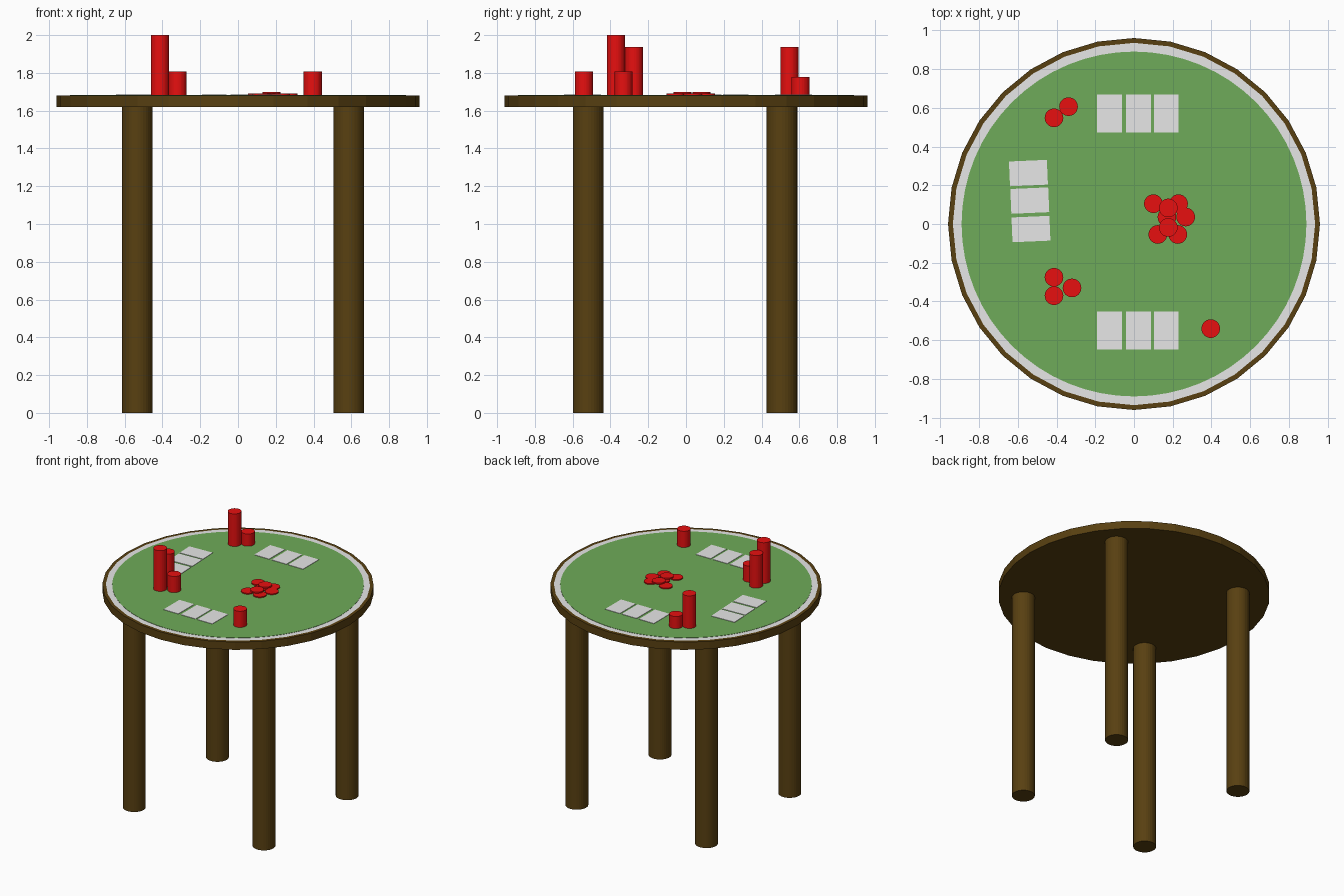
import bpy, bmesh, math
from mathutils import Matrix

if "Cube" in bpy.data.objects:
    bpy.data.objects.remove(bpy.data.objects["Cube"])


def material(name, rgb):
    m = bpy.data.materials.new(name)
    m.diffuse_color = (*rgb, 1)
    m.use_nodes = True
    m.node_tree.nodes["Principled BSDF"].inputs["Base Color"].default_value = m.diffuse_color
    return m


WOOD = material("dark wood", (0.098, 0.051, 0.0056))
FELT = material("green felt", (0.159, 0.407, 0.100))
WHITE = material("off white", (0.8, 0.8, 0.8))
RED = material("chip red", (0.8, 0.005, 0.005))


def finish(name, bm, *mats):
    me = bpy.data.meshes.new(name)
    bm.to_mesh(me)
    bm.free()
    ob = bpy.data.objects.new(name, me)
    bpy.context.collection.objects.link(ob)
    for m in mats:
        me.materials.append(m)
    return ob


def cylinder(name, x, y, z0, z1, r, mat, sides=32):
    bm = bmesh.new()
    bmesh.ops.create_cone(bm, cap_ends=True, segments=sides, radius1=r, radius2=r,
                          depth=z1 - z0, matrix=Matrix.Translation((x, y, (z0 + z1) / 2)))
    return finish(name, bm, mat)


def card(name, x, y, angle):
    bm = bmesh.new()
    bmesh.ops.create_cube(bm, size=1, matrix=Matrix.Translation((x, y, 1.683))
                          @ Matrix.Rotation(math.radians(angle), 4, 'Z')
                          @ Matrix.Diagonal((0.128, 0.196, 0.004, 1)))
    return finish(name, bm, WHITE)


TOP = 1.68      # table surface
UNDER = 1.62    # table underside

# Round tabletop with a pale band inset inside the wooden edge
bm = bmesh.new()
bmesh.ops.create_cone(bm, cap_ends=True, segments=32, radius1=0.96, radius2=0.96,
                      depth=TOP - UNDER, matrix=Matrix.Translation((0, 0, (TOP + UNDER) / 2)))
bm.normal_update()
cap = max(bm.faces, key=lambda f: f.calc_center_median().z)
bmesh.ops.inset_region(bm, faces=[cap], thickness=0.025)
cap.material_index = 1
finish("tabletop", bm, WOOD, WHITE)

# Felt playing surface
cylinder("felt", 0, 0, TOP - 0.002, TOP + 0.002, 0.89, FELT, 64)

# Legs
for x in (-0.533, 0.587):
    for y in (-0.518, 0.508):
        cylinder("leg", x, y, 0, UNDER + 0.005, 0.081, WOOD)

# Three hands of three cards
for x in (-0.126, 0.023, 0.167):
    card("back_card", x, 0.57, 0)
    card("front_card", x, -0.549, 0)
for x, y in ((-0.545, 0.263), (-0.538, 0.121), (-0.532, -0.026)):
    card("left_card", x, y, 92.5)

# Chip stacks: x, y, top height
R = 0.048
for x, y, z in ((-0.413, 0.548, 1.936), (-0.338, 0.606, 1.777),
                (-0.413, -0.275, 1.936), (-0.413, -0.37, 2.0),
                (-0.32, -0.33, 1.808), (0.396, -0.54, 1.808)):
    cylinder("chip_stack", x, y, TOP, z, R, RED)

# Loose chips in the pot, two lying on the others
for x, y in ((0.10, 0.105), (0.23, 0.105), (0.267, 0.036),
             (0.17, 0.036), (0.123, -0.054), (0.226, -0.054)):
    cylinder("pot_chip", x, y, TOP, 1.69, R, RED)
for y in (0.083, -0.018):
    cylinder("upper_pot_chip", 0.177, y, 1.69, 1.70, R, RED)
